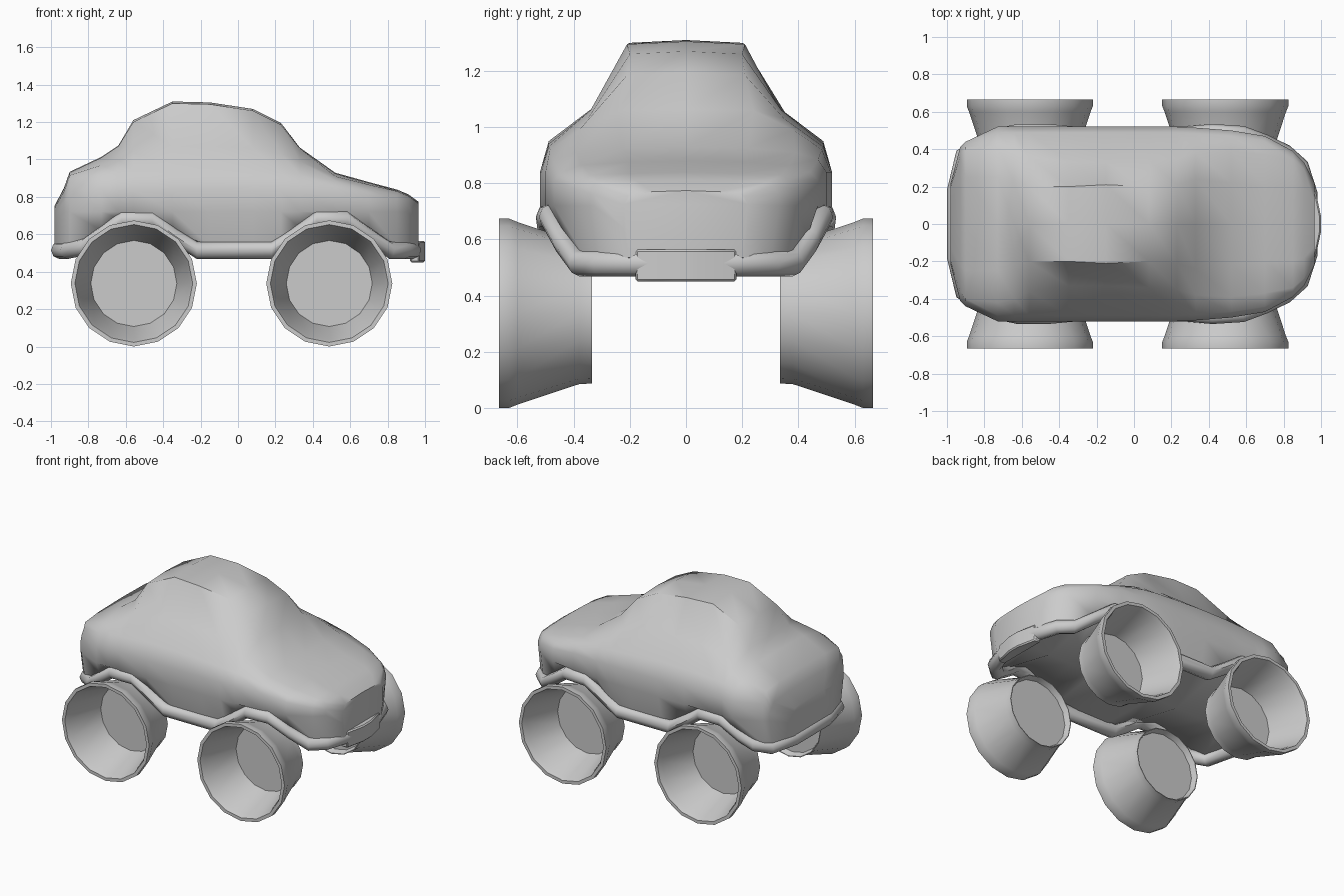
import bpy, bmesh, math
from math import sin, cos, pi

if "Cube" in bpy.data.objects:
    bpy.data.objects.remove(bpy.data.objects["Cube"])

WHEELS_X = (-0.557, 0.488)


def finish(name, bm, angle=40):
    bmesh.ops.recalc_face_normals(bm, faces=bm.faces)
    me = bpy.data.meshes.new(name)
    bm.to_mesh(me)
    bm.free()
    ob = bpy.data.objects.new(name, me)
    bpy.context.collection.objects.link(ob)
    bpy.ops.object.select_all(action='DESELECT')
    bpy.context.view_layer.objects.active = ob
    ob.select_set(True)
    bpy.ops.object.shade_smooth_by_angle(angle=math.radians(angle))
    return ob


def loft(bm, rings, closed=False, caps=True):
    vs = [[bm.verts.new(p) for p in r] for r in rings]
    pairs = list(zip(vs, vs[1:])) + ([(vs[-1], vs[0])] if closed else [])
    for a, b in pairs:
        n = len(a)
        for i in range(n):
            bm.faces.new((a[i], a[(i + 1) % n], b[(i + 1) % n], b[i]))
    if caps and not closed:
        bm.faces.new(vs[0])
        bm.faces.new(vs[-1])


def arch(x):
    """Height of the body's lower edge, rising over each wheel."""
    z = 0.535
    for c in (-0.54, 0.50):
        z = max(z, 0.70 - 0.73 * max(0, abs(x - c) - 0.08))
    return z


# Body: cross-sections along x
# x, belt half width, shoulder z, mid half width, mid z, top half width, top z
STATIONS = [
    (-0.98, .22, .72, .20, .74, .12, .75),
    (-0.93, .41, .80, .36, .83, .22, .845),
    (-0.90, .44, .88, .40, .915, .25, .93),
    (-0.73, .52, .92, .42, .97, .25, 1.01),
    (-0.64, .52, .93, .40, 1.0, .22, 1.07),
    (-0.56, .52, .94, .36, 1.04, .20, 1.20),
    (-0.35, .52, .95, .33, 1.07, .20, 1.30),
    (-0.15, .52, .95, .33, 1.07, .21, 1.295),
    (0.08, .52, .94, .34, 1.06, .20, 1.26),
    (0.23, .52, .93, .35, 1.03, .21, 1.185),
    (0.33, .515, .92, .38, .99, .24, 1.06),
    (0.52, .50, .885, .39, .91, .22, .925),
    (0.70, .47, .84, .37, .865, .20, .875),
    (0.85, .39, .81, .34, .83, .20, .835),
    (0.91, .33, .79, .29, .805, .18, .81),
    (0.965, .22, .755, .19, .765, .12, .77),
]
rings = []
for x, w, zs, wm, zm, wt, zt in STATIONS:
    belt = min(.84, zs - .03)
    half = [(w * .92, arch(x)), (w, max(.72, arch(x) + .02) if belt > .74 else .64),
            (w, belt), (w * .94, zs), (wm, zm), (wt, zt)]
    crown = .01 if zt > 1.1 else .004
    ring = [(x, 0, .52)] + [(x, y, z) for y, z in half]
    ring += [(x, 0, zt + crown)] + [(x, -y, z) for y, z in reversed(half)]
    rings.append(ring)
bm = bmesh.new()
loft(bm, rings)
finish("car_body", bm, 50)

# Sill trim: tube round the lower edge, arching over the wheels
half = [(-.955, .18), (-.91, .37), (-.82, .425), (-.74, .45), (-.62, .46), (-.46, .46),
        (-.33, .465), (-.22, .475), (.18, .475), (.29, .465), (.42, .46), (.58, .45),
        (.70, .42), (.81, .38), (.89, .31), (.935, .17)]
path = []
for x, y in half:
    z = arch(x) - .02
    path.append((x, y + .18 * (z - .515), z))
path += [(x, -y, z) for x, y, z in reversed(path)]
n = len(path)
rings = []
for i, (x, y, z) in enumerate(path):
    p, q = path[i - 1], path[(i + 1) % n]
    tx, ty = q[0] - p[0], q[1] - p[1]
    l = math.hypot(tx, ty)
    nx, ny = ty / l, -tx / l
    rings.append([(x + nx * .045 * cos(a), y + ny * .045 * cos(a), z + .047 * sin(a))
                  for a in (k * pi / 4 for k in range(8))])
bm = bmesh.new()
loft(bm, rings, closed=True)
finish("sill_trim", bm, 50)

# Front bumper block
outline = [(.92, -.18), (.97, -.18), (1.0, -.04), (1.0, .04), (.97, .18), (.92, .18)]
bm = bmesh.new()
loft(bm, [[(x, y, z) for x, y in outline] for z in (.45, .565)])
bumper = finish("front_bumper", bm, 40)
bev = bumper.modifiers.new("round", 'BEVEL')
bev.width = .008

# Wheels: flared cups, turned from one profile (radius, distance from centre line);
# the hub disc sits recessed from both sides
PROFILE = [(.232, .375), (.245, .335), (.25, .335), (.252, .38), (.325, .60),
           (.337, .63), (.337, .665), (.315, .665), (.30, .63), (.23, .39)]
for cx, end in zip(WHEELS_X, ("rear", "front")):
    for s, side in ((-1, "near"), (1, "far")):
        bm = bmesh.new()
        loft(bm, [[(cx + r * sin(2 * pi * k / 16), s * y, .337 + r * cos(2 * pi * k / 16))
                   for k in range(16)] for r, y in PROFILE])
        finish(f"{end}_wheel_{side}", bm, 40)
